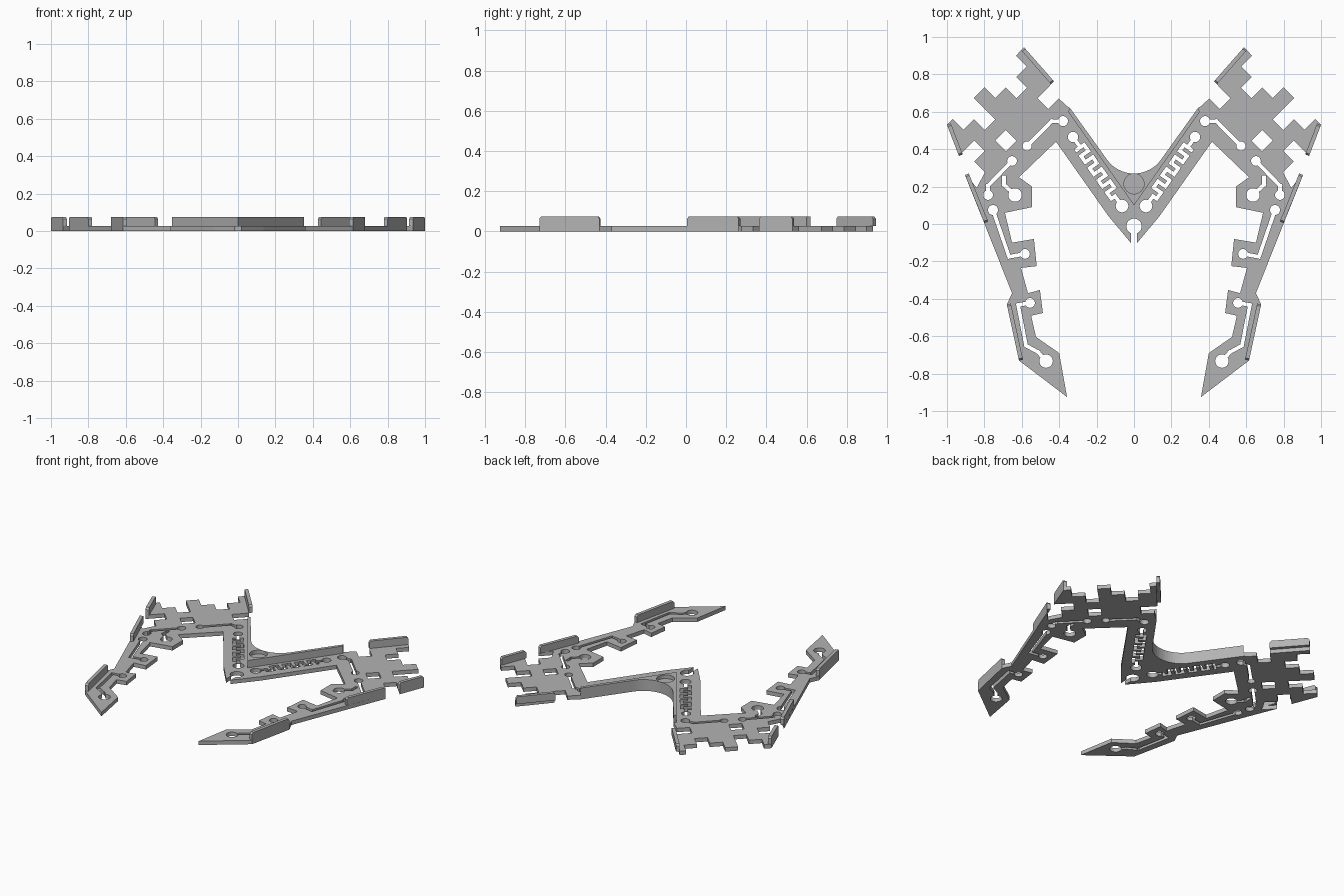
import bpy, bmesh, math
from mathutils import Vector

if "Cube" in bpy.data.objects:
    bpy.data.objects.remove(bpy.data.objects["Cube"])

T, H = 0.026, 0.075          # plate thickness, raised height

grey = bpy.data.materials.new("grey")
grey.diffuse_color = (0.45, 0.45, 0.45, 1)
grey.use_nodes = True
grey.node_tree.nodes["Principled BSDF"].inputs["Base Color"].default_value = grey.diffuse_color


def prism(name, pts, z0, z1):
    """Extrude a flat outline from z0 to z1."""
    bm = bmesh.new()
    f = bm.faces.new([bm.verts.new((x, y, z0)) for x, y in pts])
    r = bmesh.ops.extrude_face_region(bm, geom=[f])
    for v in r["geom"]:
        if isinstance(v, bmesh.types.BMVert):
            v.co.z = z1
    bmesh.ops.recalc_face_normals(bm, faces=bm.faces)
    me = bpy.data.meshes.new(name)
    bm.to_mesh(me)
    bm.free()
    me.materials.append(grey)
    ob = bpy.data.objects.new(name, me)
    bpy.context.scene.collection.objects.link(ob)
    return ob


def mirrored(half):
    """Close a right-hand outline with its mirror image."""
    return half + [(-x, y) for x, y in reversed(half) if abs(x) > 1e-5]


def disc(x, y, r, n=24):
    return [(x + r * math.cos(i * math.tau / n), y + r * math.sin(i * math.tau / n))
            for i in range(n)]


def cut(ob, cutters):
    """Subtract all cutters, then discard them."""
    col = bpy.data.collections.new("cutters")
    bpy.context.scene.collection.children.link(col)
    for c in cutters:
        c.hide_render = True
        bpy.context.scene.collection.objects.unlink(c)
        col.objects.link(c)
    m = ob.modifiers.new("cut", 'BOOLEAN')
    m.operation, m.solver = 'DIFFERENCE', 'EXACT'
    m.operand_type, m.collection = 'COLLECTION', col
    dg = bpy.context.evaluated_depsgraph_get()
    me = bpy.data.meshes.new_from_object(ob.evaluated_get(dg))
    ob.modifiers.clear()
    ob.data = me
    for c in cutters:
        bpy.data.objects.remove(c)
    bpy.data.collections.remove(col)


def g(u, v):
    """Corner of the diagonal checker grid on the shoulder."""
    return (0.912 - 0.0563 * u - 0.057 * v, 0.6176 + 0.0563 * u - 0.057 * v)


# Smooth curve in the middle of the V
arc = [(0.1775 * math.sin(a), 0.4475 - 0.1775 * math.cos(a))
       for a in [math.radians(54.6) * i / 10 for i in range(10, -1, -1)]]
arc[-1] = (0.0, 0.27)

# Flat plate
half = [(0.016, -0.102), (0.135, 0.04), (0.417, 0.44), (0.615, 0.25), (0.545, 0.20),
        (0.545, 0.09), (0.69, 0.06), (0.652, -0.10), (0.535, -0.08), (0.52, -0.225),
        (0.604, -0.235), (0.567, -0.37), (0.503, -0.353), (0.487, -0.476), (0.55, -0.49),
        (0.524, -0.604), (0.40, -0.69), (0.358, -0.925), (0.615, -0.73), (0.68, -0.43),
        (0.652, -0.37), (0.797, -0.005), (0.904, 0.262), (0.84, 0.195)]
half += [g(*c) for c in ((-2, 4), (-2, 3), (-1, 3), (-1, 2))]
half += [(0.936, 0.364), (1.0, 0.53)]
half += [g(*c) for c in ((-1, 0), (-1, 1), (0, 1), (0, 2), (1, 2), (1, 0), (2, 0), (2, 1),
                         (3, 1), (3, 2), (4, 2), (4, 1), (5, 1), (5, 0))]
half += [(0.604, 0.93), (0.444, 0.748)]
half += [g(*c) for c in ((5, 3), (4, 3), (4, 4), (5, 4))]
half += [(0.358, 0.63), (0.342, 0.62)] + arc
plate = prism("plate", mirrored(half), 0, T)

# Circuit slots: each path is a chain of thin channels
W = 0.02
paths = [[(0.38, 0.55), (0.44, 0.55), (0.572, 0.417)],
         [(0.652, 0.337), (0.78, 0.205), (0.78, 0.155)],
         [(0.695, 0.25), (0.695, 0.21), (0.636, 0.155)],
         [(0.754, 0.075), (0.668, -0.175), (0.583, -0.16)],
         [(0.556, -0.422), (0.62, -0.433), (0.577, -0.65), (0.513, -0.685), (0.47, -0.733)]]
# Square-wave slot along the V arm
p0, p1 = Vector((0.064, 0.096)), Vector((0.326, 0.465))
d = (p1 - p0).normalized()
n = Vector((-d.y, d.x))
wave, amp = [(0, 0), (0.065, 0)], 0.024
for i in range(9):
    s, side = 0.065 + i * 0.04, amp * (1 if i % 2 else -1)
    wave += [(s, side), (s + 0.04 if i < 8 else s, side if i < 8 else 0)]
wave.append(((p1 - p0).length, 0))
paths.append([tuple(p0 + d * a + n * b) for a, b in wave])

holes = [(0.38, 0.55, 0.027), (0.572, 0.417, 0.024), (0.652, 0.337, 0.026),
         (0.78, 0.155, 0.026), (0.636, 0.155, 0.036), (0.754, 0.075, 0.027),
         (0.583, -0.16, 0.026), (0.556, -0.422, 0.026), (0.47, -0.733, 0.036),
         (0.064, 0.096, 0.034), (0.326, 0.465, 0.028)]

cutters = []


def add_cutter(pts):
    e = 0.05 + 0.0007 * len(cutters)
    cutters.append(prism("cutter", pts, -e, T + e))


for sx in (1, -1):
    for path in paths:
        for a, b in zip(path, path[1:]):
            a, b = Vector(a), Vector(b)
            if (b - a).length < 1e-5:
                continue
            t = (b - a).normalized() * W / 2
            q = Vector((-t.y, t.x))
            box = [a - t - q, b + t - q, b + t + q, a - t + q]
            add_cutter([(sx * p.x, p.y) for p in box])
    for x, y, r in holes:
        add_cutter(disc(sx * x, y, r))
    # Diamond opening in the shoulder
    add_cutter([(sx * x, y) for x, y in (g(0, 3), g(1, 3), g(1, 4), g(0, 4))])
# Keyhole at the point of the V
add_cutter(disc(0, -0.012, 0.041))
add_cutter([(-0.0155, -0.2), (0.0155, -0.2), (0.0155, -0.01), (-0.0155, -0.01)])
cut(plate, cutters)

# Raised V brace with a round recess
brace = prism("raised_brace",
              mirrored([(0, 0.10), (0.352, 0.60), (0.342, 0.62)] + arc), T, H)
cut(brace, [prism("cutter", disc(0, 0.215, 0.054, 32), H - 0.025, H + 0.1)])

# Upright rims on the outer edges, plate lying to the left of a -> b
rims = {"shoulder_rim": ((0.604, 0.93), (0.444, 0.748)),
        "side_rim": ((0.936, 0.364), (1.0, 0.53)),
        "upper_arm_rim": ((0.80, 0.005), (0.904, 0.262)),
        "lower_arm_rim": ((0.615, -0.73), (0.68, -0.43))}
for name, (a, b) in rims.items():
    a, b = Vector(a), Vector(b)
    t = (b - a).normalized()
    q = Vector((-t.y, t.x)) * 0.022
    if name == "shoulder_rim":
        q = -q
    for sx, side in ((1, "right"), (-1, "left")):
        pts = [(sx * p.x, p.y) for p in (a, b, b + q, a + q)]
        ob = prism(side + "_" + name, pts, T, H - 0.012)
        # Chamfered top ends
        bm = bmesh.new()
        bm.from_mesh(ob.data)
        top = max(bm.faces, key=lambda f: f.calc_center_median().z)
        r = bmesh.ops.extrude_face_region(bm, geom=[top])
        bmesh.ops.delete(bm, geom=[top], context='FACES_ONLY')
        mid = (a + b) / 2
        for v in r["geom"]:
            if isinstance(v, bmesh.types.BMVert):
                along = (Vector((sx * v.co.x, v.co.y)) - mid).dot(t)
                shift = -math.copysign(0.01, along) * t
                v.co += Vector((sx * shift.x, shift.y, 0.012))
        bmesh.ops.recalc_face_normals(bm, faces=bm.faces)
        bm.to_mesh(ob.data)
        bm.free()
